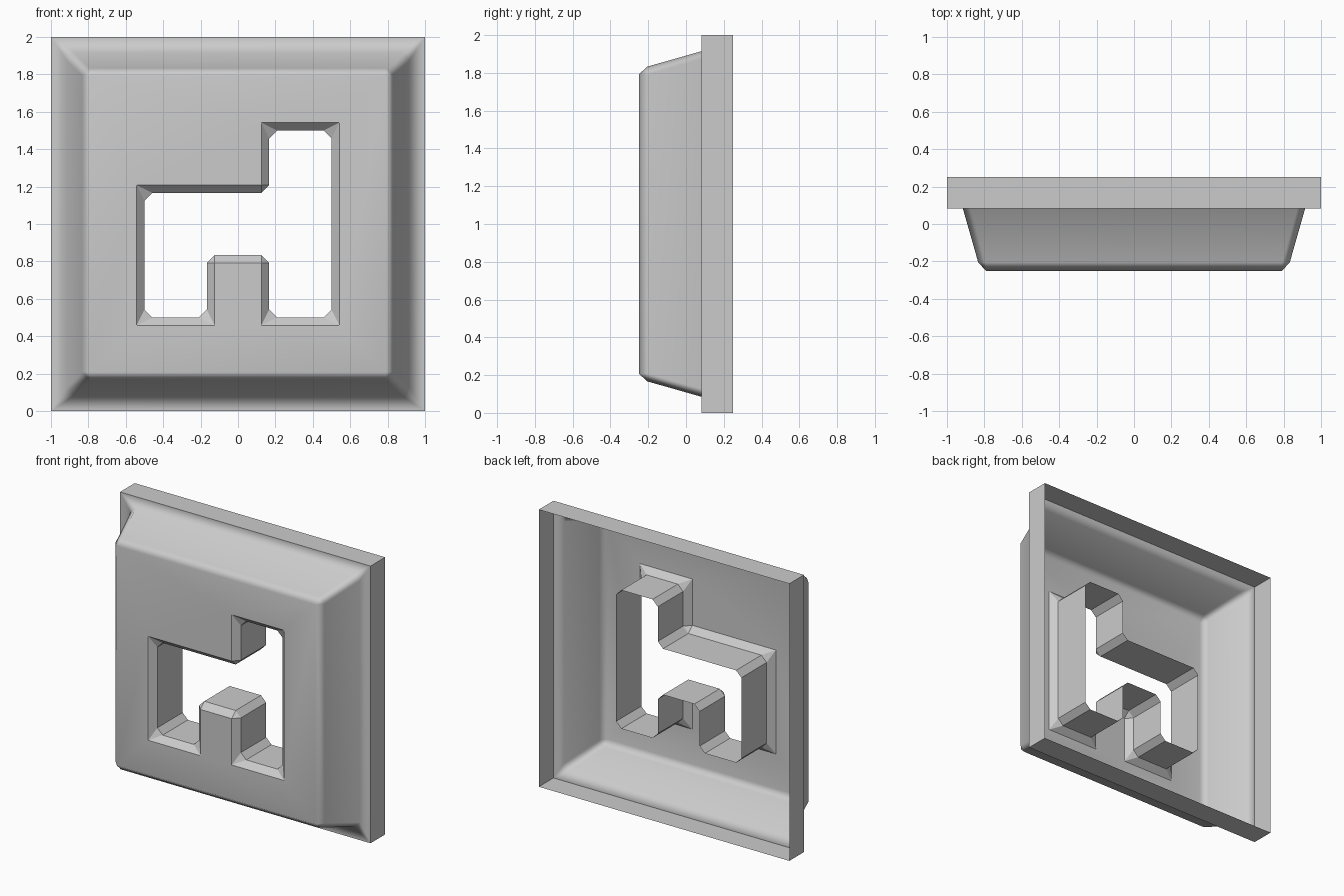
import bpy
import bmesh
from math import radians
from mathutils import Vector

if "Cube" in bpy.data.objects:
    bpy.data.objects.remove(bpy.data.objects["Cube"], do_unlink=True)

grey = bpy.data.materials.new("light grey")
grey.use_nodes = True
grey.diffuse_color = (0.6, 0.6, 0.6, 1)
grey.node_tree.nodes["Principled BSDF"].inputs["Base Color"].default_value = grey.diffuse_color

# depths, back to front
BACK, FLANGE, SHOULDER, FRONT = 0.25, 0.083, -0.205, -0.25
CUT = 0.042


def square(h):
    return [Vector(p) for p in ((-h, 1 - h), (h, 1 - h), (h, 1 + h), (-h, 1 + h))]


def inset(loop, d):
    """Move every side of a right-angled anticlockwise loop inwards by d."""
    out = []
    for i, p in enumerate(loop):
        a = (p - loop[i - 1]).normalized()
        b = (loop[(i + 1) % len(loop)] - p).normalized()
        out.append(p + d * Vector((-a.y - b.y, a.x + b.x)))
    return out


def chamfer(loop, d=CUT):
    """Replace every corner by two points."""
    out = []
    for i, p in enumerate(loop):
        for q in (loop[i - 1], loop[(i + 1) % len(loop)]):
            out.append(p + d * (q - p).normalized())
    return out


def ring(bm, loop, y):
    return [bm.verts.new((p.x, y, p.y)) for p in loop]


def bridge(bm, a, b):
    n = len(a)
    for i in range(n):
        j = (i + 1) % n
        bm.faces.new((a[i], a[j], b[j], b[i]))


def corner_bridge(bm, plain, cut, flip=False):
    """Join a plain loop to a chamfered one, with a triangle at each corner."""
    n = len(plain)
    for i in range(n):
        j = (i + 1) % n
        for f in ((plain[i], plain[j], cut[2 * j], cut[2 * i + 1]),
                  (plain[i], cut[2 * i + 1], cut[2 * i])):
            bm.faces.new(f[::-1] if flip else f)


def finish(bm, name, angle):
    mesh = bpy.data.meshes.new(name)
    bm.to_mesh(mesh)
    bm.free()
    mesh.materials.append(grey)
    ob = bpy.data.objects.new(name, mesh)
    bpy.context.collection.objects.link(ob)
    bpy.ops.object.select_all(action="DESELECT")
    ob.select_set(True)
    bpy.context.view_layer.objects.active = ob
    bpy.ops.object.shade_smooth_by_angle(angle=radians(angle))
    mod = ob.modifiers.new("even_shading", "WEIGHTED_NORMAL")
    mod.keep_sharp = True


# stepped opening, sharp at the front face
opening = [Vector(p) for p in (
    (-0.542, 0.458), (-0.125, 0.458), (-0.125, 0.792), (0.125, 0.792),
    (0.125, 0.458), (0.542, 0.458), (0.542, 1.542), (0.125, 1.542),
    (0.125, 1.208), (-0.542, 1.208))]

# open-backed panel: square rim, flange, sloping sides, rounded shoulder
bm = bmesh.new()
rim_back = ring(bm, square(1), BACK)
rim_front = ring(bm, square(1), FLANGE)
slope_base = ring(bm, chamfer(square(0.915)), FLANGE)
shoulder = ring(bm, chamfer(square(0.833)), SHOULDER)
face_edge = ring(bm, square(0.792), FRONT)
bridge(bm, rim_back, rim_front)
corner_bridge(bm, rim_front, slope_base)
bridge(bm, slope_base, shoulder)
corner_bridge(bm, face_edge, shoulder, flip=True)

# front face with the opening left free
hole = ring(bm, opening, FRONT)
edges = []
for loop in (face_edge, hole):
    for i, v in enumerate(loop):
        e = bm.edges.get((loop[i - 1], v))
        edges.append(e or bm.edges.new((loop[i - 1], v)))
filled = bmesh.ops.triangle_fill(bm, edges=edges, use_beauty=True)
for f in filled["geom"]:
    if isinstance(f, bmesh.types.BMFace):
        f.normal_update()
        if f.normal.y > 0:
            f.normal_flip()
finish(bm, "panel", 80)

# bevelled lip and straight tube lining the opening
bm = bmesh.new()
lip = ring(bm, opening, FRONT)
throat = chamfer(inset(opening, CUT))
tube_front = ring(bm, throat, SHOULDER)
tube_back = ring(bm, throat, FLANGE)
corner_bridge(bm, lip, tube_front)
bridge(bm, tube_front, tube_back)
finish(bm, "opening_lining", 30)
